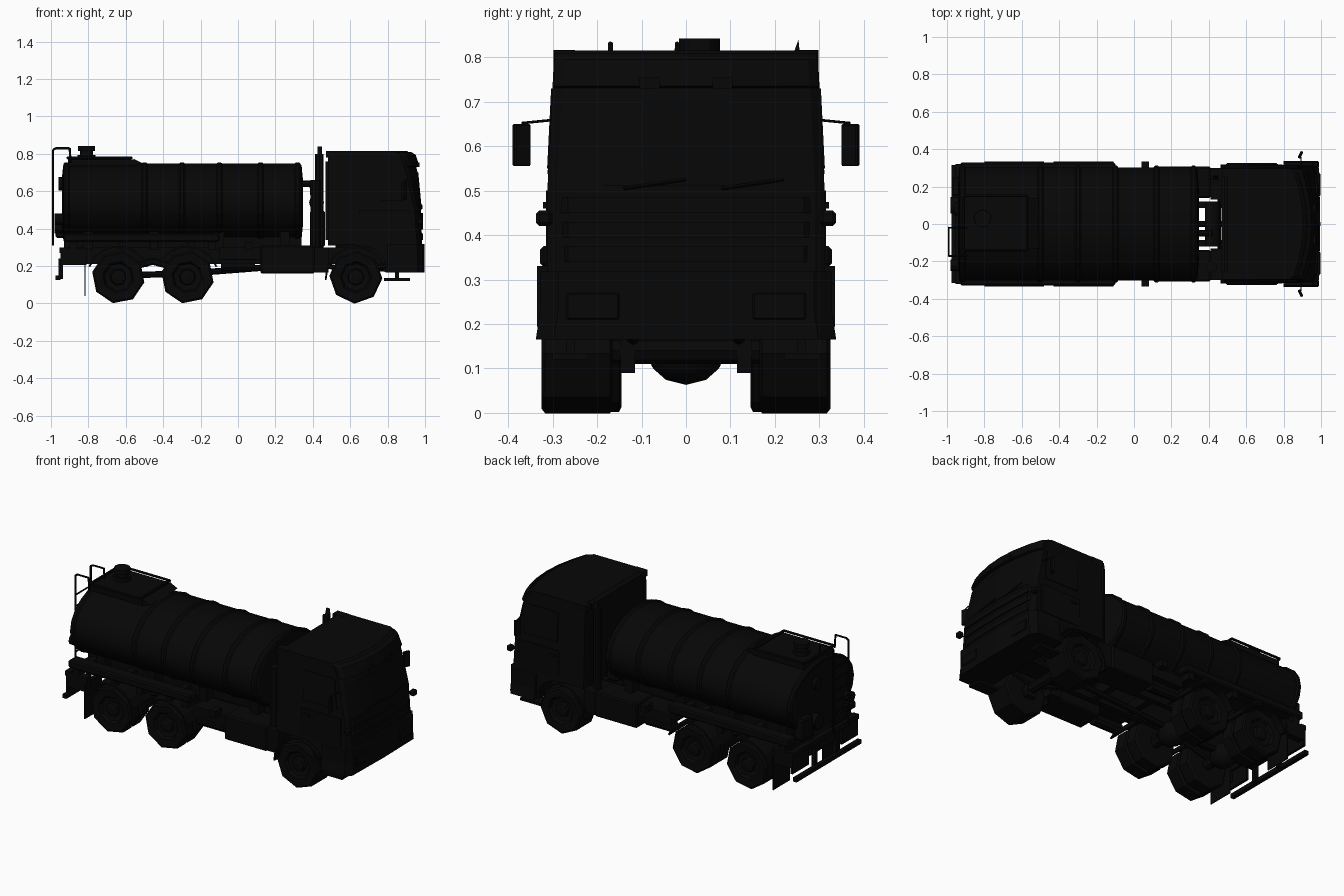
import bpy, bmesh, math
from mathutils import Vector, Matrix

black = bpy.data.materials.new("near_black")
black.diffuse_color = (0.002, 0.002, 0.002, 1)


def finish(name, bm, smooth=False):
    bmesh.ops.recalc_face_normals(bm, faces=bm.faces)
    me = bpy.data.meshes.new(name)
    bm.to_mesh(me)
    bm.free()
    ob = bpy.data.objects.new(name, me)
    bpy.context.collection.objects.link(ob)
    me.materials.append(black)
    if smooth:
        bpy.context.view_layer.objects.active = ob
        ob.select_set(True)
        bpy.ops.object.shade_smooth_by_angle(angle=math.radians(30))
        ob.select_set(False)
    return ob


def box(name, x0, x1, y0, y1, z0, z1, bevel=0):
    bm = bmesh.new()
    bmesh.ops.create_cube(bm, size=1)
    for v in bm.verts:
        v.co = Vector(((x0 + x1) / 2 + v.co.x * (x1 - x0), (y0 + y1) / 2 + v.co.y * (y1 - y0),
                       (z0 + z1) / 2 + v.co.z * (z1 - z0)))
    if bevel:
        bmesh.ops.bevel(bm, geom=bm.edges[:], offset=bevel, segments=1, affect='EDGES')
    return finish(name, bm)


def pair(name, x0, x1, y0, y1, z0, z1, bevel=0):
    box(name + "_near", x0, x1, -y1, -y0, z0, z1, bevel)
    box(name + "_far", x0, x1, y0, y1, z0, z1, bevel)


def tube(name, pts, r, sides=6):
    """Straight round bars joining the points."""
    bm = bmesh.new()
    for a, b in zip(pts, pts[1:]):
        a, b = Vector(a), Vector(b)
        rot = (b - a).to_track_quat('Z', 'Y').to_matrix().to_4x4()
        bmesh.ops.create_cone(bm, cap_ends=True, segments=sides, radius1=r, radius2=r,
                              depth=(b - a).length, matrix=Matrix.Translation((a + b) / 2) @ rot)
    return finish(name, bm, sides > 8)


def loft(name, rings, smooth=False):
    """Skin equal-length rings of points and cap the ends."""
    bm = bmesh.new()
    vs = [[bm.verts.new(p) for p in r] for r in rings]
    n = len(vs[0])
    for a, b in zip(vs, vs[1:]):
        for i in range(n):
            bm.faces.new((a[i], a[(i + 1) % n], b[(i + 1) % n], b[i]))
    bm.faces.new(vs[0])
    bm.faces.new(vs[-1])
    return finish(name, bm, smooth)


def bowed(name, prof, width):
    """Side profile swept across the cab; the front bows back and the sides lean in towards the top."""
    rings = []
    for t in (-1, -0.93, -0.7, -0.35, 0, 0.35, 0.7, 0.93, 1):
        ring = []
        for x, z in prof:
            k = min(1, max(0, (z - 0.45) / 0.32))
            back = (0.012 + 0.045 * k) * t * t + (0.015 if abs(t) == 1 else 0)
            ring.append((x - (back if x > 0.88 else 0), t * width * (1 - 0.16 * max(0, z - 0.5)), z))
        rings.append(ring)
    return loft(name, rings)


def ellipse(x, s, n=22, ry=0.303, rz=0.208, cz=0.542):
    return [(x, s * ry * math.cos(math.tau * i / n), cz + s * rz * math.sin(math.tau * i / n)) for i in range(n)]


def wheel(name, x, side, y_in, y_out, turn):
    w = y_out - y_in
    prof = [(0.05, 0), (0.13, 0), (0.142, 0.006), (0.142, w - 0.008), (0.132, w), (0.085, w - 0.004),
            (0.075, w - 0.02), (0.045, w - 0.025), (0.04, w - 0.008), (0.015, w - 0.003)]
    loft(name, [[(x + r * math.sin(turn + math.tau * i / 8), side * (y_in + d),
                  0.141 + r * math.cos(turn + math.tau * i / 8)) for i in range(8)] for r, d in prof])


def arch(name, x, side, r, y0, y1, a0, a1, n=7):
    rings = []
    for i in range(n + 1):
        a = math.radians(a0 + (a1 - a0) * i / n)
        rings.append([(x + q * math.cos(a), side * y, 0.14 + q * math.sin(a))
                      for q, y in ((r, y0), (r, y1), (r + 0.01, y1), (r + 0.01, y0))])
    loft(name, rings)


# Tank with shallow ends and raised bands
loft("tank", [ellipse(x, s) for x, s in ((-0.942, 0.6), (-0.935, 0.95), (-0.925, 1),
                                         (0.33, 1), (0.34, 0.95), (0.347, 0.6))], smooth=True)
for x in (-0.917, -0.5, -0.3, -0.1, 0.12, 0.318):
    loft("tank_band", [ellipse(x + d, s) for d, s in ((-0.016, 1), (-0.008, 1.03), (0.008, 1.03), (0.016, 1))])
pair("tank_subframe", -0.93, 0.34, 0.085, 0.13, 0.3, 0.365)
for x in (-0.8, -0.45, -0.1, 0.25):
    box("tank_saddle", x - 0.025, x + 0.025, -0.2, 0.2, 0.29, 0.42)

# Long hose trays beside the tank
pair("hose_tray", -0.93, -0.1, 0.25, 0.328, 0.328, 0.375, 0.008)
for x in (-0.88, -0.62, -0.45, -0.25, -0.14):
    pair("tray_bracket", x - 0.02, x + 0.02, 0.1, 0.32, 0.29, 0.332)

# Walkway and manhole on the tank
box("walkway", -0.91, -0.56, -0.135, 0.145, 0.735, 0.77)
tube("walkway_rail", [(-0.91, -0.14, 0.779), (-0.57, -0.14, 0.779), (-0.57, 0.15, 0.779), (-0.91, 0.15, 0.779),
                      (-0.91, -0.14, 0.779)], 0.008)
loft("walkway_ramp", [[(-0.56, y, 0.735), (-0.51, y, 0.75), (-0.56, y, 0.775)] for y in (-0.13, 0.14)])
tube("manhole_neck", [(-0.81, 0.03, 0.75), (-0.81, 0.03, 0.825)], 0.036, 12)
tube("manhole_lid", [(-0.81, 0.03, 0.815), (-0.81, 0.03, 0.842)], 0.046, 12)
tube("manhole_ring", [(-0.81, 0.03, 0.76), (-0.81, 0.03, 0.795)], 0.048, 12)

# Rear ladder, valves and cabinet
for y in (-0.17, -0.02):
    tube("ladder_rail", [(-0.99, y, 0.31), (-0.99, y, 0.82), (-0.975, y, 0.83), (-0.9, y, 0.83), (-0.895, y, 0.75)], 0.006)
for i in range(6):
    tube("ladder_rung", [(-0.99, -0.17, 0.35 + i * 0.07), (-0.99, -0.02, 0.35 + i * 0.07)], 0.005)
tube("sight_port", [(-0.935, 0.08, 0.64), (-0.96, 0.08, 0.64)], 0.035, 12)
tube("outlet_valve", [(-0.935, 0.1, 0.42), (-0.98, 0.1, 0.42)], 0.045, 12)
tube("suction_valve", [(-0.93, -0.22, 0.45), (-0.98, -0.22, 0.45)], 0.03, 12)
box("rear_cabinet", -0.975, -0.91, 0.15, 0.25, 0.35, 0.48, 0.008)

# Chassis
pair("chassis_rail", -0.94, 0.92, 0.085, 0.12, 0.21, 0.3)
for x in (-0.93, -0.45, -0.05, 0.2, 0.44, 0.85):
    box("cross_member", x - 0.02, x + 0.02, -0.1, 0.1, 0.22, 0.28)
tube("drive_shaft", [(0.5, 0, 0.22), (-0.27, 0, 0.16), (-0.64, 0, 0.15)], 0.017, 8)
box("engine", 0.52, 0.88, -0.085, 0.085, 0.17, 0.33, 0.02)

# Wheels, axles, springs and mudguards
for side, label in ((-1, "near"), (1, "far")):
    wheel("front_wheel_" + label, 0.63, side, 0.165, 0.325, 0.05)
    arch("front_mudguard_" + label, 0.63, side, 0.157, 0.17, 0.318, 10, 185)
    for x in (-0.64, -0.27):
        wheel("rear_wheel_outer_" + label, x, side, 0.235, 0.325, 0.2)
        wheel("rear_wheel_inner_" + label, x, side, 0.145, 0.225, 0.2)
        arch("rear_mudguard_" + label, x, side, 0.16, 0.15, 0.335, 20, 160)
    tube("rear_spring_" + label, [(-0.66, side * 0.13, 0.17), (-0.455, side * 0.13, 0.225),
                                  (-0.25, side * 0.13, 0.17)], 0.018)
    tube("front_spring_" + label, [(0.45, side * 0.12, 0.21), (0.63, side * 0.12, 0.16),
                                   (0.81, side * 0.12, 0.21)], 0.014)
    box("front_axle_block_" + label, 0.6, 0.66, *sorted((side * 0.115, side * 0.147)), 0.09, 0.17)
for x in (-0.64, -0.27, 0.63):
    tube("axle", [(x, -0.29, 0.14), (x, 0.29, 0.14)], 0.03, 8)
    if x < 0:
        bm = bmesh.new()
        bmesh.ops.create_icosphere(bm, subdivisions=2, radius=0.075, matrix=Matrix.Translation((x, 0, 0.138)))
        for v in bm.verts:
            v.co.y *= 1.2
        finish("differential", bm, True)
pair("mud_flap", -0.822, -0.816, 0.16, 0.325, 0.04, 0.25)

# Tail frame and rear bumper
pair("tail_panel", -0.95, -0.935, 0.16, 0.32, 0.17, 0.295)
pair("tail_bracket", -0.945, -0.81, 0.28, 0.32, 0.205, 0.295)
box("tail_beam", -0.955, -0.92, -0.32, 0.32, 0.27, 0.3)
box("rear_bumper_bar", -0.975, -0.95, -0.315, 0.315, 0.125, 0.15)
pair("bumper_strut", -0.96, -0.935, 0.09, 0.115, 0.13, 0.24)

# Side lockers, air bottles and steps
pair("side_locker", 0.12, 0.41, 0.14, 0.308, 0.16, 0.31, 0.008)
pair("rear_locker_shelf", -0.1, 0.12, 0.14, 0.29, 0.235, 0.3)
pair("battery_box", 0.41, 0.485, 0.13, 0.3, 0.165, 0.3)
for y in (-0.24, 0.24):
    tube("air_bottle", [(-0.09, y, 0.205), (0.09, y, 0.205)], 0.035, 10)
pair("side_bracket", 0.04, 0.08, 0.27, 0.335, 0.29, 0.33)

# Pump equipment between tank and cab
box("pump_body", 0.385, 0.465, -0.12, 0.12, 0.3, 0.5, 0.012)
tube("pump_drum", [(0.42, -0.12, 0.54), (0.42, 0.12, 0.54)], 0.04, 12)
tube("filter_canister", [(0.415, -0.23, 0.3), (0.415, -0.23, 0.66)], 0.03, 10)
tube("pump_pipe", [(0.34, -0.05, 0.64), (0.4, -0.05, 0.64), (0.41, -0.05, 0.5)], 0.018, 8)
tube("exhaust_stack", [(0.435, 0.24, 0.3), (0.435, 0.24, 0.8)], 0.022, 8)
loft("exhaust_tip", [[(x, 0.235, 0.79), (x, 0.258, 0.79), (x, 0.253, 0.84)] for x in (0.425, 0.45)])

# Cab body with wheel arch cut into its side profile
bowed("cab", [(.48, .31), (.48, .8), (.5, .815), (.905, .815), (.94, .79), (.96, .7), (.978, .5), (.985, .31),
              (.98, .165), (.79, .165), (.785, .23), (.745, .28), (.69, .305), (.63, .312), (.54, .312)], 0.312)

# Cab front: visor, windscreen, wipers, grille, bumper
bowed("sun_visor", [(.925, .81), (.95, .795), (.97, .735), (.95, .73), (.92, .79)], 0.31)
bowed("windscreen", [(.958, .7), (.964, .7), (.982, .51), (.974, .51)], 0.28)
for z in (0.34, 0.395, 0.45):
    bowed("grille_bar", [(.974, z), (.99, z), (.989, z + .035), (.974, z + .035)], 0.285)
for y in (-0.14, 0.08):
    tube("wiper", [(0.982, y, 0.505), (0.982, y + 0.14, 0.525)], 0.004, 4)
loft("front_bumper", [[(0.8, -w, z), (0.96, -w, z), (0.99, -w + 0.04, z), (0.996, 0, z), (0.99, w - 0.04, z),
                       (0.96, w, z), (0.8, w, z)] for w, z in ((0.338, 0.165), (0.328, 0.23), (0.328, 0.318))])
pair("headlight", 0.985, 0.997, 0.15, 0.27, 0.21, 0.27, 0.004)
pair("corner_lamp", 0.955, 0.99, 0.3, 0.338, 0.42, 0.455, 0.008)
pair("roof_lamp", 0.952, 0.97, 0.06, 0.105, 0.73, 0.755)

# Cab sides: doors, windows, steps, mirrors
for s, label in ((-1, "near"), (1, "far")):
    loft("door_window_" + label, [[(x, s * (0.3 + d + (0.7 - z) * 0.05), z) for x, z in
                                   ((0.66, 0.55), (0.66, 0.73), (0.87, 0.73), (0.89, 0.55))] for d in (0, 0.005)])
    box("door_panel_" + label, 0.65, 0.92, *sorted((s * 0.308, s * 0.315)), 0.33, 0.5)
    box("door_handle_" + label, 0.67, 0.71, *sorted((s * 0.31, s * 0.322)), 0.46, 0.475)
    tube("mirror_arm_" + label, [(0.9, s * 0.29, 0.66), (0.89, s * 0.37, 0.652)], 0.003)
    ob = box("mirror_" + label, -0.008, 0.008, -0.02, 0.02, 0.555, 0.65, 0.003)
    ob.location = (0.89, s * 0.37, 0)
    ob.rotation_euler.z = -s * 0.45
    box("roof_corner_fin_" + label, 0.47, 0.55, *sorted((s * 0.25, s * 0.298)), 0.78, 0.816)
pair("entry_step", 0.78, 0.92, 0.22, 0.3, 0.12, 0.135)
pair("step_hanger", 0.84, 0.86, 0.25, 0.27, 0.13, 0.18)
box("cab_rear_panel", 0.468, 0.482, -0.26, 0.26, 0.34, 0.76)
